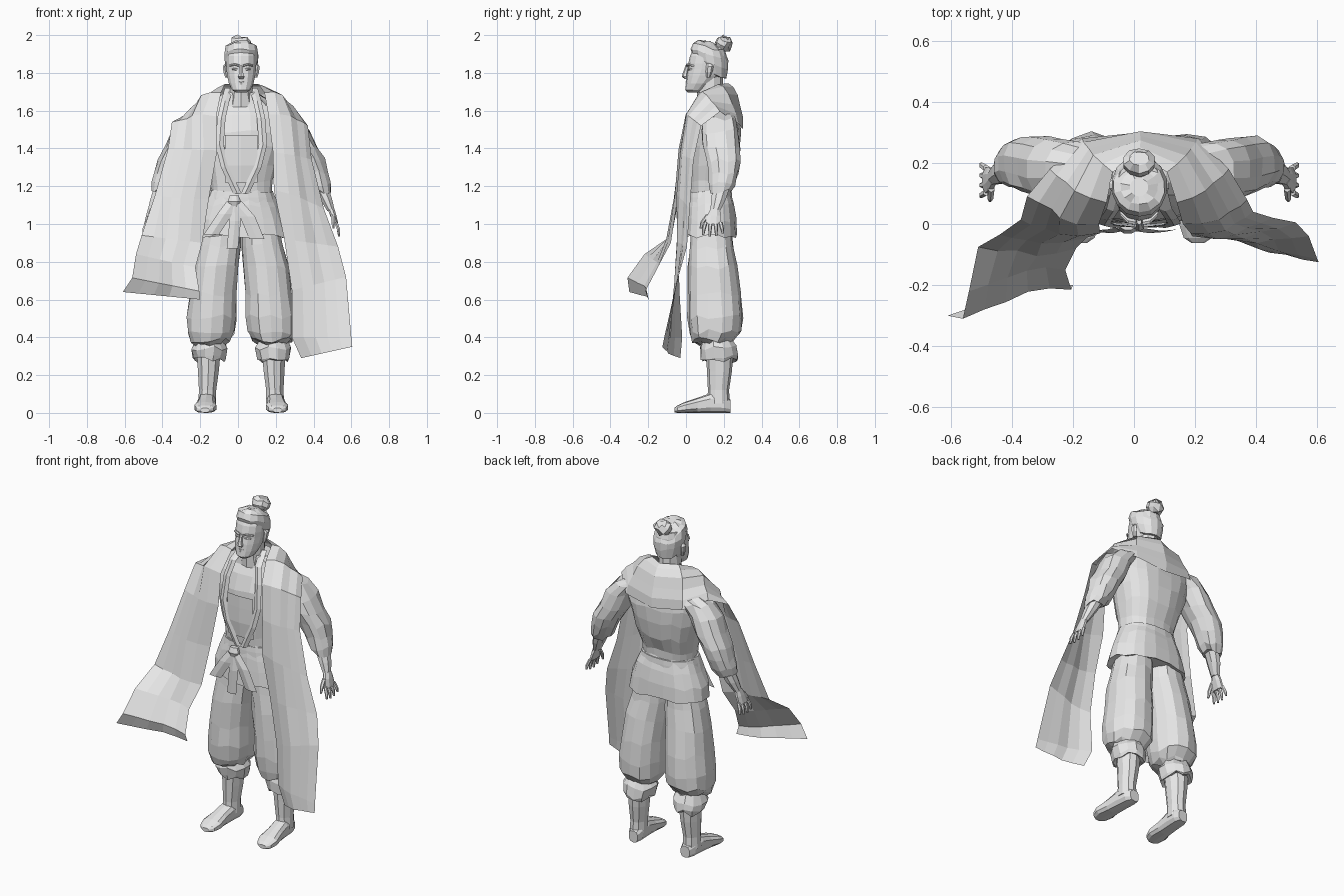
import bpy, bmesh, math, random
from mathutils import Vector

random.seed(4)
CX = 0.017  # body centre line
grey = bpy.data.materials.new("light_grey")
grey.diffuse_color = (0.8, 0.8, 0.8, 1)


def make(name, verts, faces):
    me = bpy.data.meshes.new(name)
    me.from_pydata(verts, [], faces)
    bm = bmesh.new()
    bm.from_mesh(me)
    bmesh.ops.recalc_face_normals(bm, faces=bm.faces)
    bm.to_mesh(me)
    bm.free()
    me.materials.append(grey)
    ob = bpy.data.objects.new(name, me)
    bpy.context.collection.objects.link(ob)
    return ob


def loft(name, rings, n=12, u=(1, 0, 0), v=(0, 1, 0), p=2.0, noise=0.0, caps=True):
    """Skin rings given as (x, y, z, radius_u, radius_v)."""
    u, v = Vector(u), Vector(v)
    verts, faces = [], []
    for x, y, z, a, b in rings:
        for i in range(n):
            t = 2 * math.pi * (i + 0.5) / n
            c, s = math.cos(t), math.sin(t)
            k = 1 + random.uniform(-noise, noise)
            c = math.copysign(abs(c) ** (2 / p), c) * k
            s = math.copysign(abs(s) ** (2 / p), s) * k
            lift = Vector((0, 0, random.uniform(-noise, noise) * .4))
            verts.append(Vector((x, y, z)) + u * a * c + v * b * s + lift)
    for r in range(len(rings) - 1):
        for i in range(n):
            j = (i + 1) % n
            faces.append((r * n + i, r * n + j, (r + 1) * n + j, (r + 1) * n + i))
    if caps:
        faces += [tuple(range(n)), tuple(range(len(verts) - n, len(verts)))]
    return make(name, verts, faces)


def sheet(name, rows):
    """Grid surface through rows of points."""
    m = len(rows[0])
    faces = [(r * m + i, r * m + i + 1, (r + 1) * m + i + 1, (r + 1) * m + i)
             for r in range(len(rows) - 1) for i in range(m - 1)]
    return make(name, [q for row in rows for q in row], faces)


def strip(name, path, w):
    """Band of half-width w along a path on the front of the body."""
    return sheet(name, [[(x - w, y, z), (x, y - 0.008, z), (x + w, y, z)] for x, y, z in path])


# Torso, neck and jacket skirt
loft("torso", [(CX, .125, 1.13, .158, .105), (CX, .125, 1.22, .165, .113), (CX, .138, 1.31, .187, .135),
               (CX, .148, 1.41, .217, .142), (CX, .152, 1.49, .235, .138), (CX, .16, 1.57, .232, .118),
               (CX, .165, 1.63, .175, .095), (CX, .15, 1.69, .09, .07)], 20, p=2.4, noise=.03)
loft("neck", [(CX, .135, 1.62, .08, .075), (CX, .128, 1.68, .063, .07), (CX, .125, 1.78, .06, .07)], 10)
loft("jacket_skirt", [(CX, .125, 1.17, .165, .112), (CX, .128, 1.1, .198, .126), (CX, .13, 1.02, .23, .137),
                      (CX, .132, .935, .245, .141), (CX, .132, .95, .2, .115)], 20, p=2.4, noise=.03)
loft("belt", [(CX, .125, 1.11, .186, .122), (CX, .125, 1.14, .178, .121), (CX, .125, 1.17, .168, .118)],
     20, p=2.4)
loft("belt_knot", [(-.02, -.005, 1.09, .026, .016), (-.02, -.01, 1.12, .036, .022),
                   (-.02, -.005, 1.15, .026, .016)], 8)
for nm, x1, z1, w in (("left", -.14, .945, .04), ("middle", -.03, .87, .03), ("right", .1, .92, .04)):
    strip("belt_tail_" + nm, [(-.02, -.012, 1.12), (x1 * .5, -.022, (1.12 + z1) / 2 + .02),
                              (x1, -.018, z1)], w)

# Open jacket front over the undershirt
strip("undershirt", [(CX, -.002, 1.47), (CX, -.004, 1.4), (CX, -.005, 1.31), (CX, .005, 1.22)], .085)
for s in (-1, 1):
    strip("lapel", [(CX + s * .065, .13, 1.72), (CX + s * .085, .05, 1.65), (CX + s * .105, .02, 1.56),
                    (CX + s * .115, .002, 1.42), (CX + s * .085, -.005, 1.3),
                    (CX + s * .02, .002, 1.16)], .022)

# Limbs, mirrored about the centre line
for s, side in ((-1, "left_"), (1, "right_")):
    def at(rows):
        return [(CX + s * d, y, z, a, b) for d, y, z, a, b in rows]

    loft(side + "trouser", at([(.1, .132, 1.0, .095, .105), (.113, .135, .88, .113, .115),
                               (.134, .142, .77, .122, .128), (.148, .15, .63, .124, .14),
                               (.156, .155, .51, .132, .145), (.16, .155, .43, .127, .135),
                               (.163, .14, .385, .105, .105), (.168, .15, .365, .07, .08)]),
         14, p=2.2, noise=.04)
    loft(side + "boot_cuff", at([(.168, .165, .385, .075, .08), (.168, .172, .345, .097, .1),
                                 (.17, .178, .295, .088, .1), (.17, .178, .28, .08, .092),
                                 (.17, .17, .3, .05, .06)]), 12, noise=.04)
    loft(side + "boot_shaft", at([(.172, .178, .32, .066, .073), (.174, .177, .22, .058, .066),
                                  (.178, .172, .12, .048, .056), (.18, .172, .05, .05, .06)]), 10)
    loft(side + "boot_foot", at([(.175, .235, .035, .03, .035), (.178, .2, .047, .045, .047),
                                 (.182, .13, .052, .047, .052), (.186, .06, .04, .05, .04),
                                 (.19, -.005, .029, .06, .029), (.192, -.045, .02, .048, .02),
                                 (.192, -.062, .014, .022, .012)]), 10, v=(0, 0, 1), p=2.8)
    loft(side + "sleeve", at([(.16, .175, 1.6, .06, .07), (.225, .178, 1.56, .085, .092),
                              (.28, .18, 1.49, .088, .1), (.32, .188, 1.41, .084, .1),
                              (.362, .197, 1.34, .083, .092), (.388, .198, 1.27, .076, .08),
                              (.41, .19, 1.21, .065, .07), (.425, .182, 1.175, .05, .056)]),
         12, p=2.2, noise=.04)
    loft(side + "forearm", at([(.415, .19, 1.21, .045, .05), (.45, .172, 1.13, .034, .042),
                               (.475, .155, 1.07, .022, .028)]), 8)
    loft(side + "palm", at([(.475, .155, 1.08, .02, .026), (.487, .148, 1.045, .018, .04),
                            (.502, .142, 1.0, .013, .046)]), 8)
    for i in range(4):
        y, e = .104 + i * .026, (.008, 0, .002, .014)[i]
        loft(side + "finger", at([(.5, y, 1.01, .011, .012), (.514, y + (i - 1.5) * .006, .975, .01, .01),
                                  (.518, y + (i - 1.5) * .009, .935 + e, .006, .006)]), 6)
    loft(side + "thumb", at([(.484, .118, 1.05, .012, .014), (.487, .088, 1.01, .011, .012),
                             (.488, .078, .975, .006, .007)]), 6)
    # Ear, brow and eye
    loft(side + "ear", at([(.076, .118, 1.775, .01, .01), (.084, .122, 1.805, .012, .018),
                           (.088, .126, 1.835, .011, .02), (.08, .122, 1.85, .006, .012)]), 6)
    loft(side + "brow", at([(.01, .006, 1.838, .009, .006), (.035, .01, 1.845, .011, .006),
                            (.062, .035, 1.838, .009, .005)]), 6, u=(0, 1, 0), v=(0, 0, 1))
    loft(side + "eye", at([(.016, .018, 1.818, .008, .004), (.032, .016, 1.82, .01, .007),
                           (.05, .027, 1.819, .008, .004)]), 6, u=(0, 1, 0), v=(0, 0, 1))

# Head and features
loft("head", [(CX, y, z, a, b) for z, y, a, b in
              ((1.695, .045, .028, .034), (1.71, .05, .05, .054), (1.745, .072, .067, .072),
               (1.785, .095, .076, .092), (1.82, .108, .08, .098), (1.85, .112, .082, .1),
               (1.89, .118, .082, .097), (1.925, .122, .073, .083))], 14, p=2.2)
loft("nose", [(CX, .008, 1.84, .009, .01), (CX, -.003, 1.8, .012, .014), (CX, -.007, 1.78, .019, .016),
              (CX, .004, 1.768, .012, .01)], 6)
for z, a in ((1.751, .028), (1.741, .023)):
    loft("lip", [(CX - a, .014, z, .006, .002), (CX, .004, z, .008, .005), (CX + a, .014, z, .006, .002)],
         6, u=(0, 1, 0), v=(0, 0, 1))
loft("chin", [(CX, .016, 1.725, .018, .01), (CX, .008, 1.71, .022, .014), (CX, .022, 1.695, .014, .012)], 8)

# Hair swept back into a top knot; rings tilt up toward the forehead
loft("hair", [(CX, .148, 1.79, .068, .066), (CX, .13, 1.855, .088, .093), (CX, .123, 1.895, .093, .1),
              (CX, .121, 1.93, .085, .084), (CX, .12, 1.952, .062, .056), (CX, .12, 1.965, .03, .03)],
     14, v=(0, 1, -.32), noise=.02)
loft("bun_tie", [(CX, .165, 1.92, .036, .034), (CX, .19, 1.94, .03, .03)], 8, v=(0, .8, -.6))
loft("bun", [(CX, .185, 1.925, .034, .03), (CX, .193, 1.942, .052, .044), (CX, .207, 1.967, .054, .046),
             (CX, .215, 1.985, .033, .026)], 10, v=(0, .88, -.45), noise=.04)

# Draped cloak: inner and outer edge at each station, hem to neck to hem
left_half = [
    ((-.2, -.2, .6), (-.61, -.3, .64)), ((-.205, -.215, .645), (-.56, -.31, .715)),
    ((-.225, -.15, .77), (-.54, -.22, .84)), ((-.19, -.08, .9), (-.51, -.075, .94)),
    ((-.155, -.045, 1.13), (-.44, -.035, 1.15)), ((-.11, -.03, 1.39), (-.37, .015, 1.4)),
    ((-.115, 0, 1.57), (-.35, .09, 1.54)), ((-.09, .07, 1.695), (-.275, .18, 1.58)),
    ((-.07, .17, 1.74), (-.17, .28, 1.53))]
right_half = [
    ((.02, .225, 1.745), (.02, .3, 1.5)), ((.108, .17, 1.74), (.21, .28, 1.53)),
    ((.14, .07, 1.695), (.31, .18, 1.595)), ((.16, 0, 1.58), (.37, .08, 1.52)),
    ((.185, -.03, 1.38), (.39, .04, 1.34)), ((.19, -.04, 1.18), (.455, .02, 1.08)),
    ((.245, -.04, .92), (.53, .005, .88)), ((.285, -.035, .65), (.572, -.04, .72)),
    ((.285, -.02, .4), (.6, -.115, .4)), ((.335, -.03, .29), (.605, -.125, .35))]
bulge = (0, .03, .042, .022, .016, 0)
rows = []
for a, b in left_half + right_half:
    a, b = Vector(a), Vector(b)
    row = []
    for i, h in enumerate(bulge):
        q = a.lerp(b, i / 5)
        out = (q - Vector((CX, .15, min(q.z, 1.45)))).normalized()
        if q.z < 1.0:  # hanging ends: the left one sags backwards
            out = Vector((0, .7 if q.x < 0 and q.z < .88 else -.6, 0))
        row.append(q + out * (h + (random.uniform(-.007, .007) if h else 0)))
    rows.append(row)
sheet("cloak", rows)
